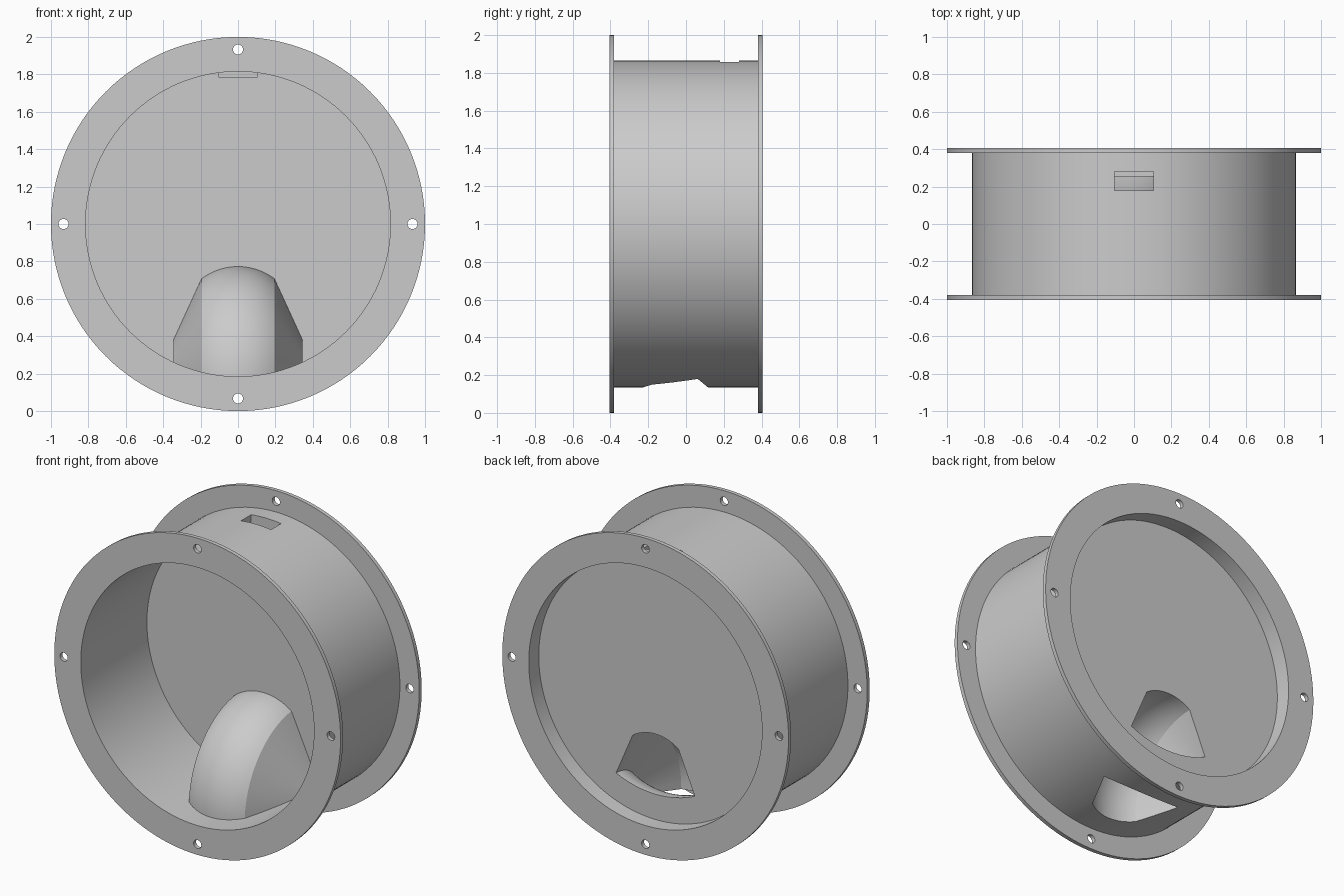
import bpy, bmesh
from math import sin, cos, pi, asin, radians
from mathutils import Matrix, Vector

if "Cube" in bpy.data.objects:
    bpy.data.objects.remove(bpy.data.objects["Cube"])

CENTRE_Z = 1.0      # height of the drum axis
SEGMENTS = 128

grey = bpy.data.materials.new("plain_grey")
grey.use_nodes = True
grey.diffuse_color = (0.6, 0.6, 0.6, 1)
grey.node_tree.nodes["Principled BSDF"].inputs["Base Color"].default_value = (0.6, 0.6, 0.6, 1)


def make_object(name, bm):
    bmesh.ops.remove_doubles(bm, verts=bm.verts, dist=1e-5)
    bmesh.ops.recalc_face_normals(bm, faces=bm.faces)
    mesh = bpy.data.meshes.new(name)
    bm.to_mesh(mesh)
    bm.free()
    mesh.materials.append(grey)
    obj = bpy.data.objects.new(name, mesh)
    bpy.context.collection.objects.link(obj)
    return obj


def skin(bm, rings, loop):
    """Bridge rings of points; loop joins the last ring to the first."""
    rows = [[bm.verts.new(p) for p in ring] for ring in rings]
    n = len(rows[0])
    for i in range(len(rows) if loop else len(rows) - 1):
        a, b = rows[i], rows[(i + 1) % len(rows)]
        for j in range(n):
            k = (j + 1) % n
            bm.faces.new((a[j], a[k], b[k], b[j]))
    return rows


def lathe(name, profile, closed):
    """Turn a (radius, y) profile about the drum axis."""
    bm = bmesh.new()
    rings = []
    for r, y in profile:
        angles = [2 * pi * s / SEGMENTS for s in range(SEGMENTS)]
        rings.append([(r * cos(a), y, CENTRE_Z + r * sin(a)) for a in angles])
    rows = skin(bm, rings, closed)
    if not closed:
        bm.faces.new(rows[0])
        bm.faces.new(rows[-1])
    return make_object(name, bm)


def hood_section(top_r, top_x, low_r, low_x):
    """Rounded crown, sloping cheeks and a sill concentric with the drum."""
    points = []
    half = asin(top_x / top_r)
    for i in range(17):
        a = half * (1 - i / 8)
        points.append((top_r * sin(a), 0.45 + top_r * cos(a)))
    half = asin(low_x / low_r)
    for i in range(13):
        a = half * (i / 6 - 1)
        points.append((low_r * sin(a), CENTRE_Z - low_r * cos(a)))
    return points


def elbow(name, section):
    """Sweep a section from the panel forward and down through the floor."""
    axis_y, axis_z, steps = 0.305, 0.18, 28
    rings = [[(x, 0.35, z) for x, z in section]]
    for s in range(steps + 1):
        a = pi / 2 * s / steps
        ring = []
        for x, z in section:
            r = z - axis_z
            ring.append((x, axis_y - (0.04 + 0.9 * r) * sin(a), axis_z + r * cos(a)))
        rings.append(ring)
    rings.append([(x, y, 0.02) for x, y, z in rings[-1]])
    bm = bmesh.new()
    rows = skin(bm, rings, False)
    bm.faces.new(rows[0])
    bm.faces.new(rows[-1])
    return make_object(name, bm)


def boolean(obj, cutter, operation):
    mod = obj.modifiers.new("cut", 'BOOLEAN')
    mod.operation = operation
    mod.solver = 'EXACT'
    mod.object = cutter
    bpy.context.view_layer.objects.active = obj
    bpy.ops.object.modifier_apply(modifier=mod.name)


# Tube with a bolting flange at each end
housing = lathe("flanged_housing", [
    (0.815, -0.405), (1.0, -0.405), (1.0, -0.38), (0.865, -0.38),
    (0.865, 0.38), (1.0, 0.38), (1.0, 0.405), (0.815, 0.405)], True)

# Recessed disc near the back
panel = lathe("back_panel", [(0.816, 0.255), (0.816, 0.305)], False)

# Hood, trimmed to the inside of the drum
hood = elbow("cable_hood", hood_section(0.325, 0.195, 0.705, 0.345))
trim = lathe("hood_trim", [(0.816, -0.4), (0.816, 0.256)], False)
boolean(hood, trim, 'INTERSECT')

# Passage through the panel, hood and floor
passage = elbow("passage_cutter", hood_section(0.275, 0.16, 0.655, 0.275))
for part in (housing, panel, hood):
    boolean(part, passage, 'DIFFERENCE')

# Latch slot at the top
bm = bmesh.new()
bmesh.ops.create_cube(bm, size=1, matrix=Matrix.Translation((0, 0.23, 1.865))
                      @ Matrix.Diagonal((0.21, 0.1, 0.16, 1)))
slot = make_object("slot_cutter", bm)
for part in (housing, panel):
    boolean(part, slot, 'DIFFERENCE')

# Four bolt holes through both flanges
bm = bmesh.new()
for i in range(4):
    a = pi / 2 * i
    spot = Vector((0.933 * cos(a), 0, CENTRE_Z + 0.933 * sin(a)))
    bmesh.ops.create_cone(bm, cap_ends=True, segments=24, radius1=0.027, radius2=0.027,
                          depth=1, matrix=Matrix.Translation(spot) @ Matrix.Rotation(pi / 2, 4, 'X'))
bolts = make_object("bolt_hole_cutter", bm)
boolean(housing, bolts, 'DIFFERENCE')

for helper in (trim, passage, slot, bolts):
    bpy.data.objects.remove(helper)

# Smooth curves, crisp edges
bpy.ops.object.select_all(action='DESELECT')
for part in (housing, panel, hood):
    part.select_set(True)
bpy.context.view_layer.objects.active = housing
bpy.ops.object.shade_smooth_by_angle(angle=radians(25))
